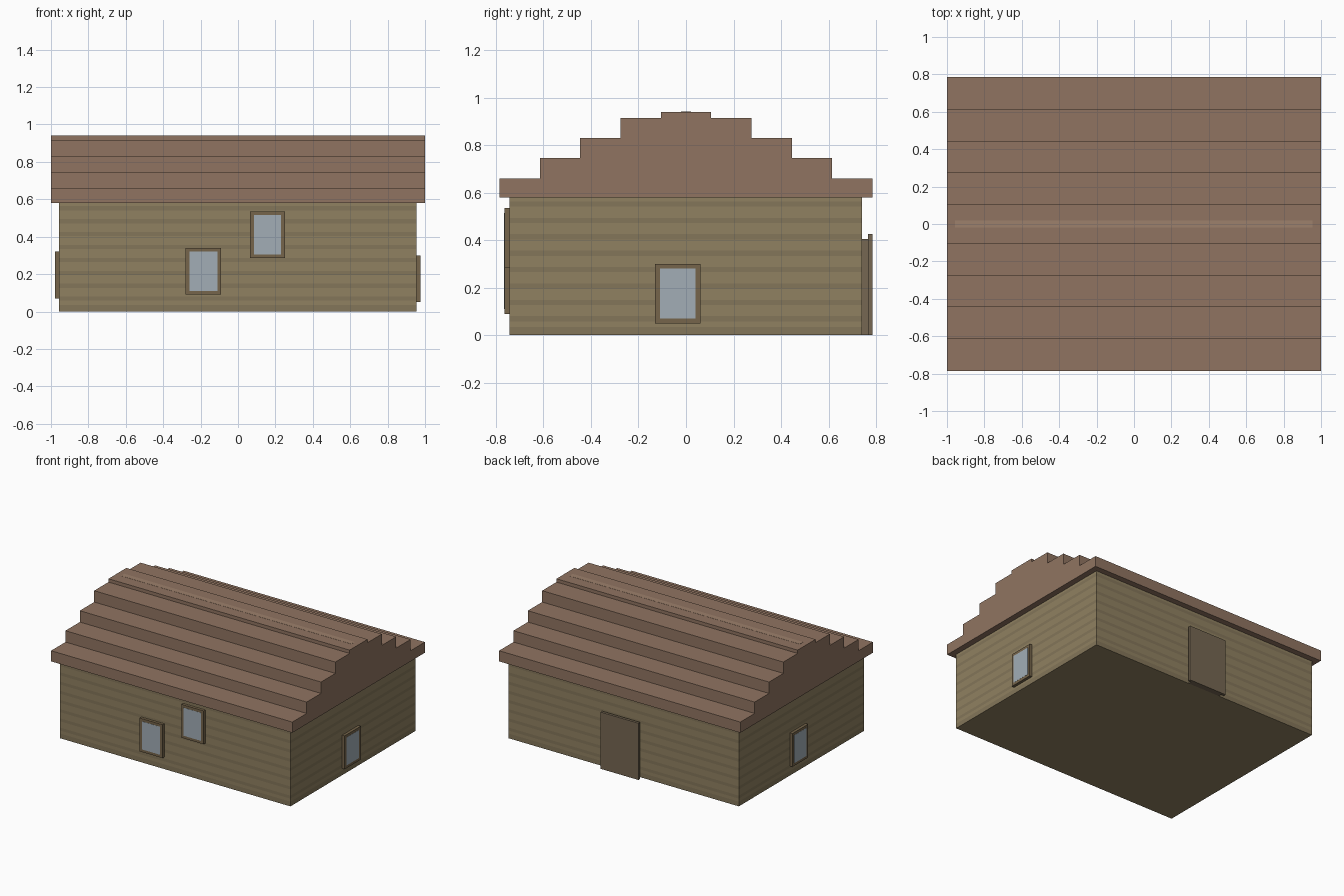
import bpy, bmesh
from mathutils import Vector

if "Cube" in bpy.data.objects:
    bpy.data.objects.remove(bpy.data.objects["Cube"])


def material(name, rgb):
    m = bpy.data.materials.new(name)
    m.diffuse_color = (*rgb, 1)
    m.use_nodes = True
    m.node_tree.nodes["Principled BSDF"].inputs["Base Color"].default_value = m.diffuse_color
    return m


WALL = material("wall_light", (0.28, 0.22, 0.12))
GROOVE = material("wall_dark", (0.23, 0.18, 0.10))
ROOF = material("roof_brown", (0.28, 0.175, 0.12))
RIDGE = material("ridge_brown", (0.34, 0.22, 0.15))
TRIM = material("trim_brown", (0.18, 0.13, 0.07))
DOOR = material("door_brown", (0.18, 0.135, 0.085))
GLASS = material("glass_blue", (0.36, 0.42, 0.47))


def finish(name, bm, *mats):
    bmesh.ops.recalc_face_normals(bm, faces=bm.faces)
    me = bpy.data.meshes.new(name)
    bm.to_mesh(me)
    bm.free()
    for m in mats:
        me.materials.append(m)
    ob = bpy.data.objects.new(name, me)
    bpy.context.collection.objects.link(ob)
    return ob


def box_mesh(lo, hi):
    lo, hi = Vector(lo), Vector(hi)
    bm = bmesh.new()
    bmesh.ops.create_cube(bm, size=1)
    for v in bm.verts:
        v.co = (lo + hi) / 2 + v.co * (hi - lo)
    return bm


def box(name, lo, hi, mat):
    return finish(name, box_mesh(lo, hi), mat)


# Walls: one block cut into planks with darker joint bands
bm = box_mesh((-0.957, -0.743, 0), (0.955, 0.741, 0.58))
bands = [(0, 0.035)] + [(0.058 + 0.069 * i, 0.08 + 0.069 * i) for i in range(8)]
for z in [z for band in bands for z in band if 0 < z < 0.58]:
    bmesh.ops.bisect_plane(bm, geom=bm.verts[:] + bm.edges[:] + bm.faces[:],
                           plane_co=(0, 0, z), plane_no=(0, 0, 1))
for f in bm.faces:
    z = f.calc_center_median().z
    f.material_index = int(any(a < z < b for a, b in bands))
finish("walls", bm, WALL, GROOVE)

# Roof: stepped gable profile, mirrored and extruded along x
steps = [(0.785, 0.58, 0.66), (0.615, 0.66, 0.745), (0.445, 0.745, 0.83),
         (0.275, 0.83, 0.915), (0.106, 0.915, 0.94)]
half = [(y, z) for y, z0, z1 in steps for z in (z0, z1)]
profile = half + [(-y, z) for y, z in reversed(half)]
bm = bmesh.new()
face = bm.faces.new([bm.verts.new((-1, y, z)) for y, z in profile])
ext = bmesh.ops.extrude_face_region(bm, geom=[face])
moved = [g for g in ext["geom"] if isinstance(g, bmesh.types.BMVert)]
bmesh.ops.translate(bm, verts=moved, vec=(2, 0, 0))
finish("stepped_roof", bm, ROOF)

# Lighter strip along the ridge
box("ridge_strip", (-0.957, -0.02, 0.92), (0.955, 0.02, 0.941), RIDGE)


# Windows: framed panel with a slightly proud pane
def window(name, axis, wall, side, u0, u1, z0, z1):
    for part, inset, depth, mat in (("frame", 0, 0.021, TRIM), ("pane", 0.02, 0.022, GLASS)):
        d0, d1 = sorted((wall, wall + side * depth))
        lo, hi = [0, 0, z0 + inset], [0, 0, z1 - inset]
        lo[axis], hi[axis] = d0, d1
        lo[1 - axis], hi[1 - axis] = u0 + inset, u1 - inset
        box(f"{name}_{part}", lo, hi, mat)


window("front_low_window", 1, -0.743, -1, -0.28, -0.09, 0.09, 0.34)
window("front_high_window", 1, -0.743, -1, 0.065, 0.25, 0.285, 0.535)
window("right_window", 0, 0.955, 1, -0.13, 0.06, 0.05, 0.30)
window("left_window", 0, -0.957, -1, -0.05, 0.135, 0.07, 0.32)

# Back door: narrower inner slab behind a larger outer panel
box("door_slab", (-0.13, 0.741, 0), (0.135, 0.765, 0.405), DOOR)
box("door_panel", (-0.155, 0.765, 0), (0.16, 0.785, 0.425), DOOR)
